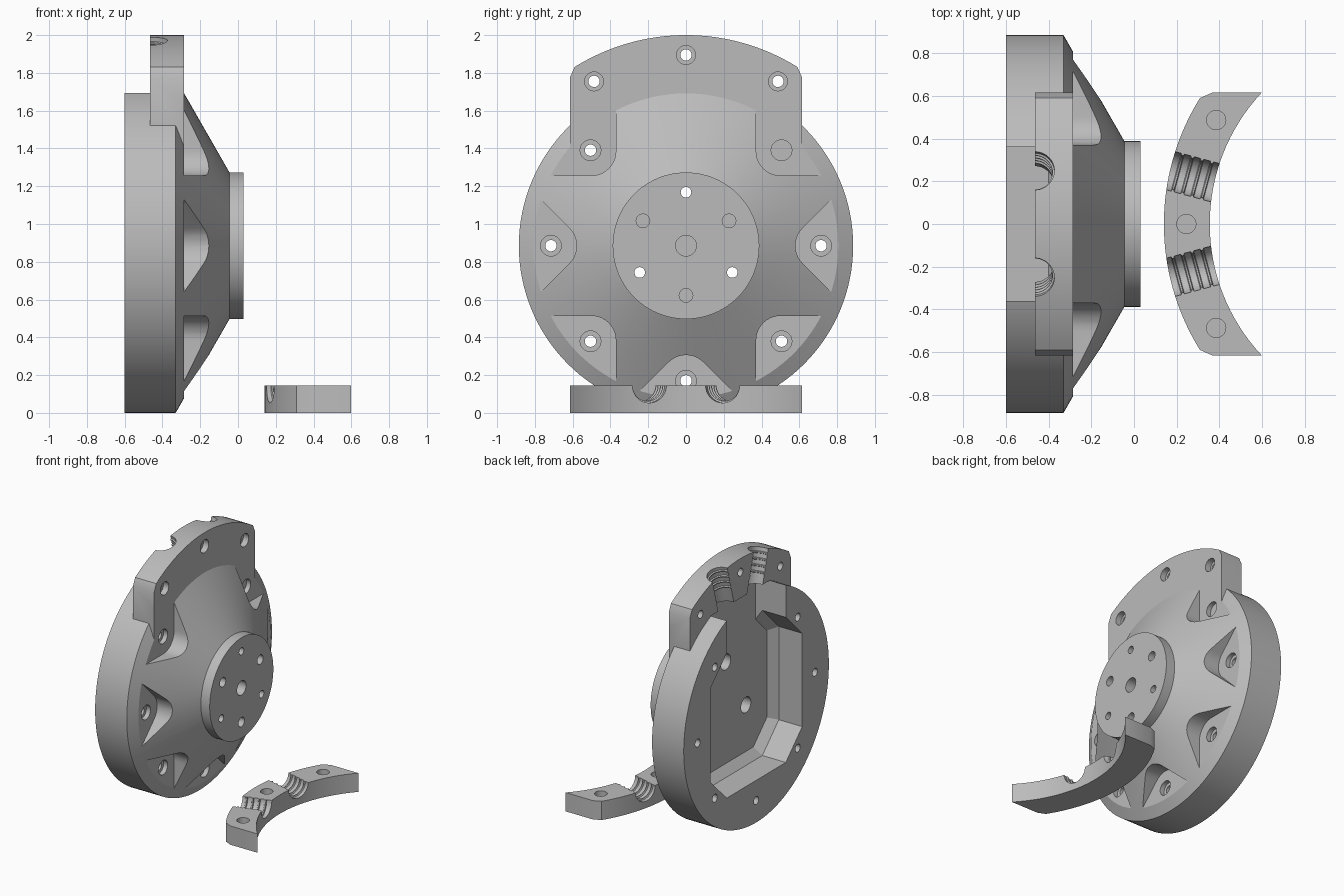
import bpy, bmesh, math
from mathutils import Matrix, Vector

if "Cube" in bpy.data.objects:
    bpy.data.objects.remove(bpy.data.objects["Cube"])

grey = bpy.data.materials.new("plain_grey")
grey.diffuse_color = (0.5, 0.5, 0.5, 1)
grey.use_nodes = True
grey.node_tree.nodes["Principled BSDF"].inputs["Base Color"].default_value = grey.diffuse_color

# Part frames: local (across, radial, depth) to world
HUB = Matrix(((0, 0, 1, 0), (1, 0, 0, 0), (0, 1, 0, 0.885), (0, 0, 0, 1)))
CLAMP = Matrix(((0, -1, 0, 1.255), (1, 0, 0, 0), (0, 0, 1, 0), (0, 0, 0, 1)))


def finish(name, bm, frame):
    bmesh.ops.transform(bm, matrix=frame, verts=bm.verts)
    bmesh.ops.recalc_face_normals(bm, faces=bm.faces)
    me = bpy.data.meshes.new(name)
    bm.to_mesh(me)
    bm.free()
    me.materials.append(grey)
    ob = bpy.data.objects.new(name, me)
    bpy.context.collection.objects.link(ob)
    return ob


def loft(name, sections, frame):
    """Skin equal-length closed sections [(points, depth), ...] and cap both ends."""
    bm = bmesh.new()
    rings = [[bm.verts.new((a, b, h)) for a, b in pts] for pts, h in sections]
    n = len(rings[0])
    for r, s in zip(rings, rings[1:]):
        for i in range(n):
            j = (i + 1) % n
            bm.faces.new((r[i], r[j], s[j], s[i]))
    bm.faces.new(rings[0][::-1])
    bm.faces.new(rings[-1])
    return finish(name, bm, frame)


def prism(name, pts, h0, h1, frame):
    return loft(name, [(pts, h0), (pts, h1)], frame)


def circle(r, n, cx=0, cy=0):
    return [(cx + r * math.cos(2 * math.pi * i / n), cy + r * math.sin(2 * math.pi * i / n))
            for i in range(n)]


def arc(r, a0, a1, n):
    return [(r * math.sin(a0 + (a1 - a0) * i / n), r * math.cos(a0 + (a1 - a0) * i / n))
            for i in range(n + 1)]


def hole(v, u, r, h0, h1, frame):
    return prism("cutter", circle(r, 32, v, u), h0, h1, frame)


def boolean(ob, others, op="DIFFERENCE"):
    bpy.context.view_layer.objects.active = ob
    for o in others:
        m = ob.modifiers.new("cut", "BOOLEAN")
        m.operation, m.solver, m.object = op, "EXACT", o
        bpy.ops.object.modifier_apply(modifier=m.name)
        bpy.data.objects.remove(o)


def channels(h, frame):
    """Pair of slanted ribbed half-pipe cutters lying in the plane at depth h."""
    prof = [(0.092, -0.14)]
    for k in range(4):
        t = 0.035 + 0.047 * k
        prof += [(0.092, t - 0.008), (0.083, t - 0.004), (0.083, t + 0.004), (0.092, t + 0.008)]
    prof.append((0.092, 0.36))
    out = []
    for s in (-1, 1):
        axis = Vector((s * 0.055, 0.205, 0)).normalized()
        turn = Vector((0, 0, 1)).rotation_difference(axis).to_matrix().to_4x4()
        place = Matrix.Translation((s * 0.195, 0.88, h)) @ turn
        out.append(loft("cutter", [(circle(r, 40), t) for r, t in prof], frame @ place))
    return out


def smooth(ob):
    bpy.ops.object.select_all(action="DESELECT")
    ob.select_set(True)
    bpy.context.view_layer.objects.active = ob
    bpy.ops.object.shade_smooth_by_angle(angle=math.radians(25))


OUT = math.asin(0.59 / 1.115)
outer = arc(1.115, -OUT, OUT, 32)
bolts = [(0, 1.01), (-0.487, 0.87), (0.487, 0.87)]

# Hub: rim, cone and round flange
hub = loft("hub", [(circle(r, 128), x) for r, x in
                   ((0.885, -0.6), (0.885, -0.33), (0.388, -0.045), (0.388, 0.03))], HUB)

# Mounting bracket above the rim
bracket = prism("bracket", [(-0.615, 0.5), (-0.615, 0.89)] + outer + [(0.615, 0.89), (0.615, 0.5)],
                -0.465, -0.285, HUB)
boolean(hub, [bracket], "UNION")

# Rear cavity: octagon with a tapered floor and a neck open at the top
W, C = 0.56, 0.36


def octagon(k):
    w, c = W - k, C - k * 0.41
    return [(w, -c), (w, c), (c, w), (-c, w), (-w, c), (-w, -c), (-c, -w), (c, -w)]


def box(u0, u1, h0, h1):
    return prism("cutter", [(-C, u0), (C, u0), (C, u1), (-C, u1)], h0, h1, HUB)


cuts = [loft("cutter", [(octagon(0), -0.7), (octagon(0), -0.40), (octagon(0.06), -0.34)], HUB),
        box(0.4, 0.81, -0.7, -0.34), box(0.7, 1.3, -0.7, -0.465)]

# V-shaped pockets with rounded tips and counterbored bolt holes around the cone
R = 0.13
tip = 0.525 + R * math.sqrt(2)
vee = [(-0.45, 0.975)] + [(R * math.sin(a), tip - R * math.cos(a)) for a in
                          [math.radians(-45 + 9 * i) for i in range(11)]] + [(0.45, 0.975)]
for k in range(1, 8):
    spin = HUB @ Matrix.Rotation(math.radians(45 * k), 4, "Z")
    cuts += [prism("cutter", vee, -0.285, 0.1, spin),
             hole(0, 0.715, 0.055, -0.32, -0.2, spin),
             hole(0, 0.715, 0.03, -0.7, -0.2, spin)]

# Bracket bolt holes and ribbed channels
for v, u in bolts:
    cuts += [hole(v, u, 0.05, -0.33, -0.2, HUB), hole(v, u, 0.03, -0.7, -0.2, HUB)]
cuts += channels(-0.465, HUB)

# Flange holes: blind centre, three blind and three through
cuts.append(hole(0, 0, 0.055, -0.1, 0.1, HUB))
for k in range(3):
    a = math.radians(90 + 120 * k)
    c, s = math.cos(a), math.sin(a)
    cuts += [hole(0.283 * c, 0.283 * s, 0.028, -0.5, 0.1, HUB),
             hole(0.283 * c, 0.283 * s, 0.06, -0.5, -0.12, HUB),
             hole(-0.263 * c, -0.263 * s, 0.036, -0.1, 0.1, HUB)]
boolean(hub, cuts)
smooth(hub)

# Loose curved clamp lying flat, matching the bracket
IN = math.asin(0.615 / 0.9)
clamp = prism("clamp", outer + [(0.615, 0.89)] + arc(0.9, IN, -IN, 32) + [(-0.615, 0.89)],
              0, 0.145, CLAMP)
boolean(clamp, [hole(v, u, 0.045, 0.04, 0.3, CLAMP) for v, u in bolts] + channels(0.145, CLAMP))
smooth(clamp)
